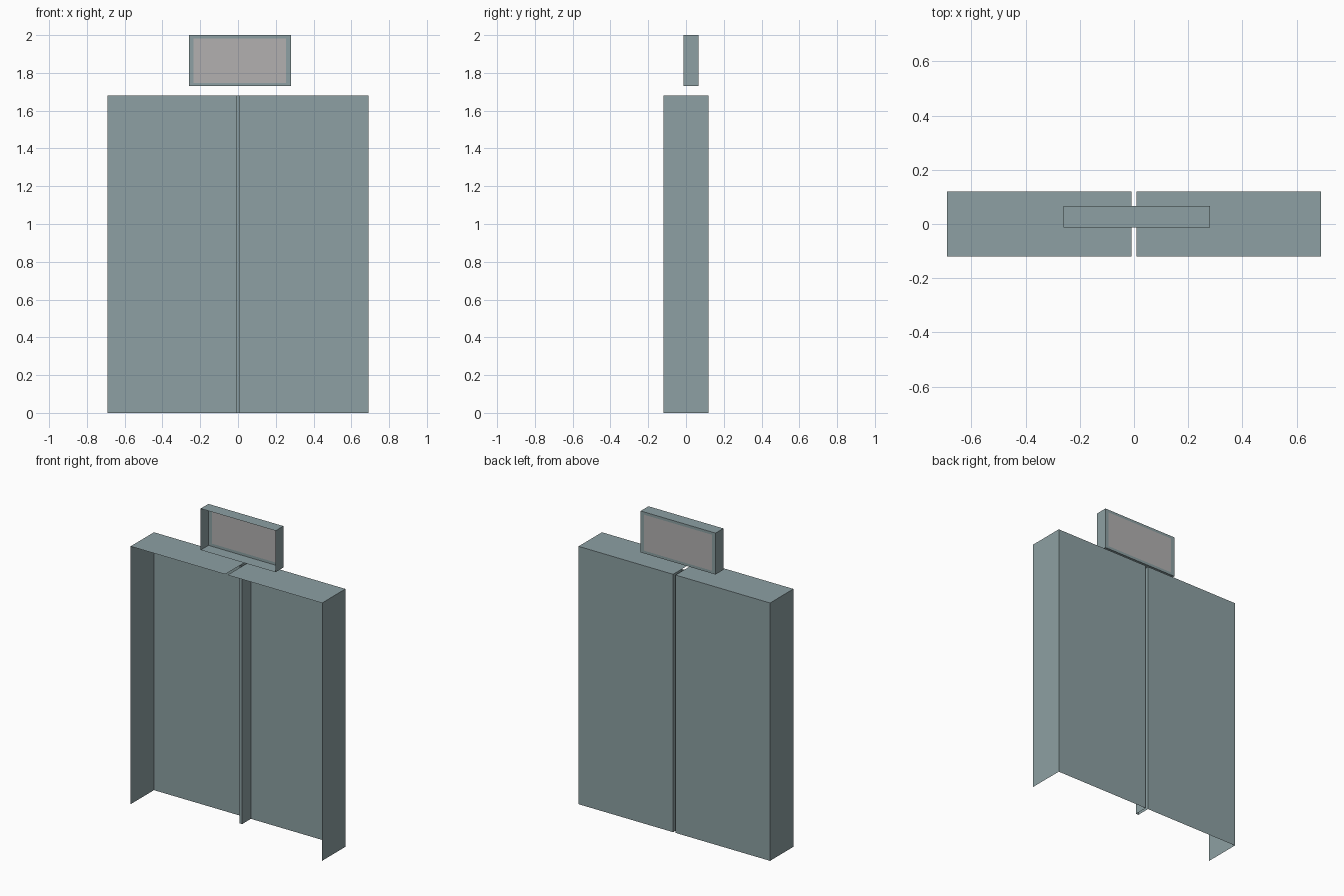
import bpy
import bmesh

cube = bpy.data.objects.get("Cube")
if cube:
    bpy.data.objects.remove(cube, do_unlink=True)


def make_material(name, color):
    mat = bpy.data.materials.new(name)
    mat.use_nodes = True
    mat.diffuse_color = color
    mat.node_tree.nodes["Principled BSDF"].inputs["Base Color"].default_value = color
    return mat


teal = make_material("grey_teal", (0.266, 0.352, 0.366, 1))
grey = make_material("warm_grey", (0.445, 0.434, 0.434, 1))


def finish(name, bm, *mats):
    mesh = bpy.data.meshes.new(name)
    bm.to_mesh(mesh)
    bm.free()
    for mat in mats:
        mesh.materials.append(mat)
    obj = bpy.data.objects.new(name, mesh)
    bpy.context.collection.objects.link(obj)
    return obj


def wall_sheet(bm, path, low, high):
    """Raise an open floor path into upright sheets."""
    bottom = [bm.verts.new((x, y, low)) for x, y in path]
    top = [bm.verts.new((x, y, high)) for x, y in path]
    return [bm.faces.new((bottom[i], bottom[i + 1], top[i + 1], top[i]))
            for i in range(len(path) - 1)]


def flat_sheet(bm, x0, x1, y0, y1, z):
    return bm.faces.new([bm.verts.new((x, y, z))
                         for x, y in ((x0, y0), (x1, y0), (x1, y1), (x0, y1))])


# Cabinet shell: open front and underside, recessed channel in the back
half, depth, gap, channel, height = 0.69, 0.12, 0.009, 0.03, 1.68
side = [(half, -depth), (half, depth), (gap, depth), (gap, channel)]
bm = bmesh.new()
wall_sheet(bm, side + [(-x, y) for x, y in reversed(side)], 0, height)
for x0, x1 in ((-half, -gap), (gap, half)):
    flat_sheet(bm, x0, x1, -depth, depth, height)
bmesh.ops.remove_doubles(bm, verts=bm.verts, dist=0.0001)
finish("cabinet_shell", bm, teal)

# Sign tray: open front, with a grey panel inset in its back
left, right, front, back, low, high = -0.26, 0.28, -0.013, 0.067, 1.73, 2.0
bm = bmesh.new()
faces = wall_sheet(bm, [(right, front), (right, back), (left, back), (left, front)],
                   low, high)
for z in (low, high):
    flat_sheet(bm, left, right, front, back, z)
bmesh.ops.remove_doubles(bm, verts=bm.verts, dist=0.0001)
panel = faces[1]
bmesh.ops.inset_individual(bm, faces=[panel], thickness=0.025)
panel.material_index = 1
middle = (left + right) / 2
for v in panel.verts:
    v.co.x = middle + (v.co.x - middle) * 0.97
finish("sign_tray", bm, teal, grey)
